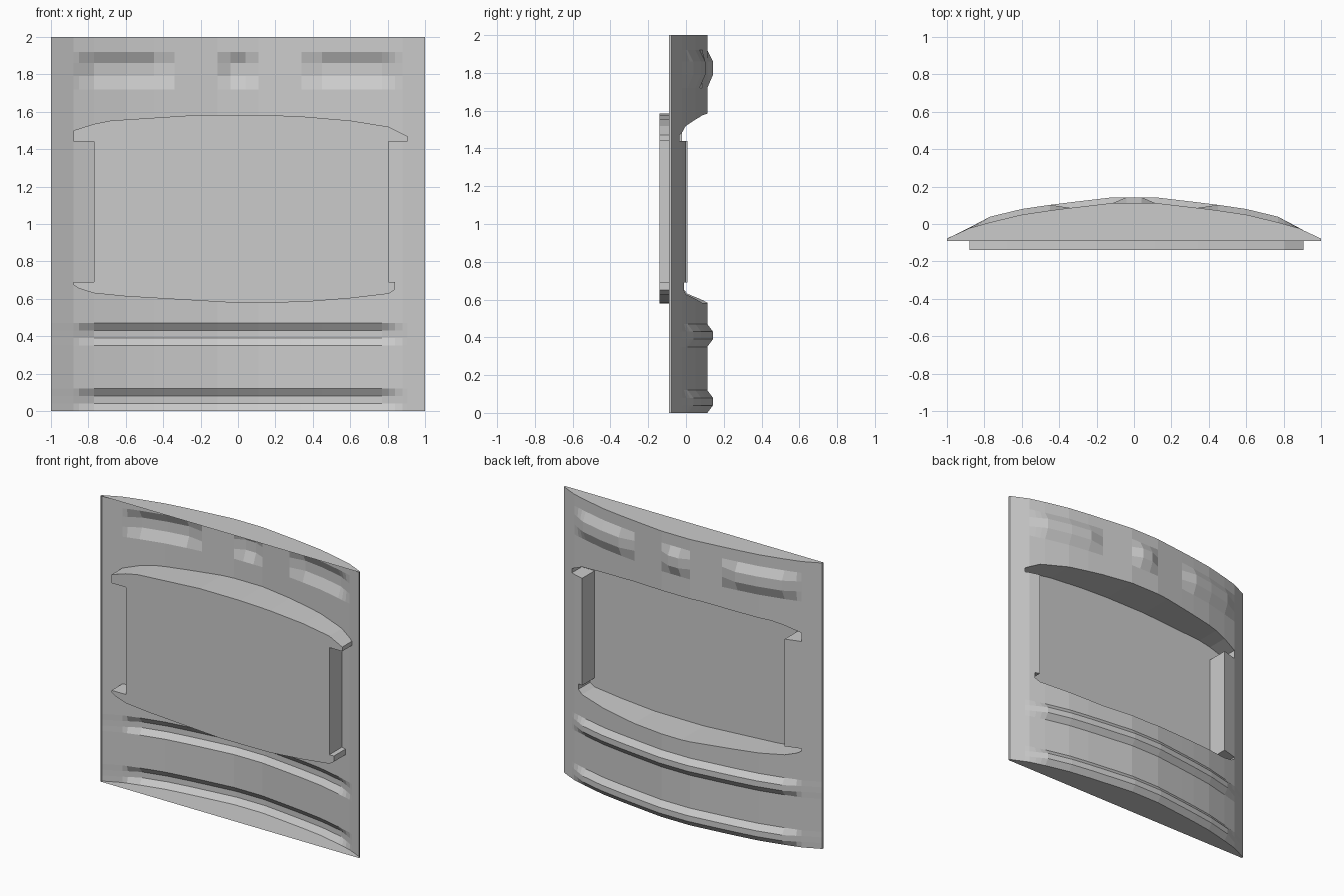
import bpy, bmesh

if "Cube" in bpy.data.objects:
    bpy.data.objects.remove(bpy.data.objects["Cube"])

grey = bpy.data.materials.new("light grey")
grey.diffuse_color = (0.6, 0.6, 0.6, 1)
grey.use_nodes = True
grey.node_tree.nodes["Principled BSDF"].inputs["Base Color"].default_value = grey.diffuse_color

FRONT, PANE = -0.09, -0.14          # open rim plane and recess floor plane
SILL, HEAD = 0.69, 1.44             # height range of the narrow part of the opening


def interp(points, x):
    """Piecewise linear lookup."""
    if x <= points[0][0]:
        return points[0][1]
    for (x0, y0), (x1, y1) in zip(points, points[1:]):
        if x <= x1:
            return y0 + (y1 - y0) * (x - x0) / (x1 - x0)
    return points[-1][1]


# Bowed cross-section, half width
BOW = [(0, .113), (.11, .113), (.34, .086), (.5, .066), (.6, .05),
       (.77, .009), (.88, -.022), (1, -.078)]
# Curved upper and lower edges of the opening
TOP = [(-1, 1.48), (-.88, 1.50), (-.77, 1.535), (-.68, 1.553), (-.2, 1.584),
       (.11, 1.584), (.34, 1.575), (.6, 1.553), (.805, 1.52), (.905, 1.47)]
BOTTOM = [(-.88, .675), (-.85, .655), (-.77, .63), (-.6, .613), (-.04, .58),
          (.34, .582), (.6, .603), (.805, .627), (.84, .65)]
# Height of the long ribs and of the three upper bumps along x
RIB = [(0, .03), (.77, .03), (.89, 0)]
BUMP = [(0, .03), (.04, .03), (.11, 0), (.34, 0), (.45, .03), (.77, .03), (.88, 0)]

XS = [-1, -.88, -.85, -.77, -.68, -.6, -.45, -.34, -.2, -.11, -.04, .04, .11,
      .34, .45, .6, .68, .77, .805, .84, .88, .905, 1]


def make_object(name, bm):
    mesh = bpy.data.meshes.new(name)
    bm.to_mesh(mesh)
    bm.free()
    mesh.materials.append(grey)
    obj = bpy.data.objects.new(name, mesh)
    bpy.context.collection.objects.link(obj)
    return obj


def column(x, part):
    """Points going up the panel at one x for the given strip."""
    b, t = interp(BOTTOM, x), interp(TOP, x)
    rib, bump = interp(RIB, abs(x)), interp(BUMP, abs(x))
    rows = {
        "lower": [(0, 0), (.04, rib), (.08, rib), (.12, 0), (.35, 0),
                  (.39, rib), (.43, rib), (.47, 0), (b, 0)],
        "sill": [(b, 0), (SILL, 0)],
        "middle": [(SILL, 0), (HEAD, 0)],
        "head": [(HEAD, 0), (t, 0)],
        "upper": [(t, 0), (1.72, 0), (1.79, bump), (1.86, bump), (1.92, 0), (2, 0)],
    }[part]
    base = interp(BOW, abs(x))
    return [(x, base + h, z) for z, h in rows]


# Bowed shell with ribs, bumps and an opening
shell = bmesh.new()
for x0, x1 in zip(XS, XS[1:]):
    mid = (x0 + x1) / 2
    parts = ["lower", "upper"]
    if not -.77 < mid < .805:
        parts.append("middle")
    if not -.88 < mid < .84:
        parts.append("sill")
    if not -.88 < mid < .905:
        parts.append("head")
    for part in parts:
        a, b = column(x0, part), column(x1, part)
        for i in range(len(a) - 1):
            shell.faces.new([shell.verts.new(p) for p in (b[i], a[i], a[i + 1], b[i + 1])])
bmesh.ops.remove_doubles(shell, verts=shell.verts, dist=.0005)

# Recess: walls from the opening to a flat floor
rim = [[v.co.copy() for v in e.verts] for e in shell.edges
       if e.is_boundary and not all(abs(v.co.x) > .99 for v in e.verts)
       and not all(v.co.z < .001 or v.co.z > 1.999 for v in e.verts)]
recess = bmesh.new()
for p, q in rim:
    recess.edges.new([recess.verts.new(p), recess.verts.new(q)])
bmesh.ops.remove_doubles(recess, verts=recess.verts, dist=.0005)
new = bmesh.ops.extrude_edge_only(recess, edges=recess.edges[:])["geom"]
for v in new:
    if isinstance(v, bmesh.types.BMVert):
        v.co.y = PANE
floor_edges = [e for e in new if isinstance(e, bmesh.types.BMEdge)
               and all(abs(v.co.y - PANE) < .001 for v in e.verts)]
bmesh.ops.triangle_fill(recess, edges=floor_edges, use_beauty=True)
bmesh.ops.recalc_face_normals(recess, faces=recess.faces)
bmesh.ops.reverse_faces(recess, faces=recess.faces)

make_object("bowed_shell", shell)
make_object("window_recess", recess)

# Flat lens-shaped caps at the top and bottom
for name, z in (("top_cap", 2), ("bottom_cap", 0)):
    bm = bmesh.new()
    ring = [(-1, FRONT, z), (1, FRONT, z)] + [(x, interp(BOW, abs(x)), z) for x in reversed(XS)]
    face = bm.faces.new([bm.verts.new(p) for p in ring])
    if z == 0:
        face.normal_flip()
    make_object(name, bm)

# Narrow side rims
for name, s in (("left_rim", -1), ("right_rim", 1)):
    bm = bmesh.new()
    back = BOW[-1][1]
    ring = [(s, FRONT, 0), (s, back, 0), (s, back, SILL), (s, back, HEAD), (s, back, 2), (s, FRONT, 2)]
    bm.faces.new([bm.verts.new(p) for p in ring[::s]])
    make_object(name, bm)
